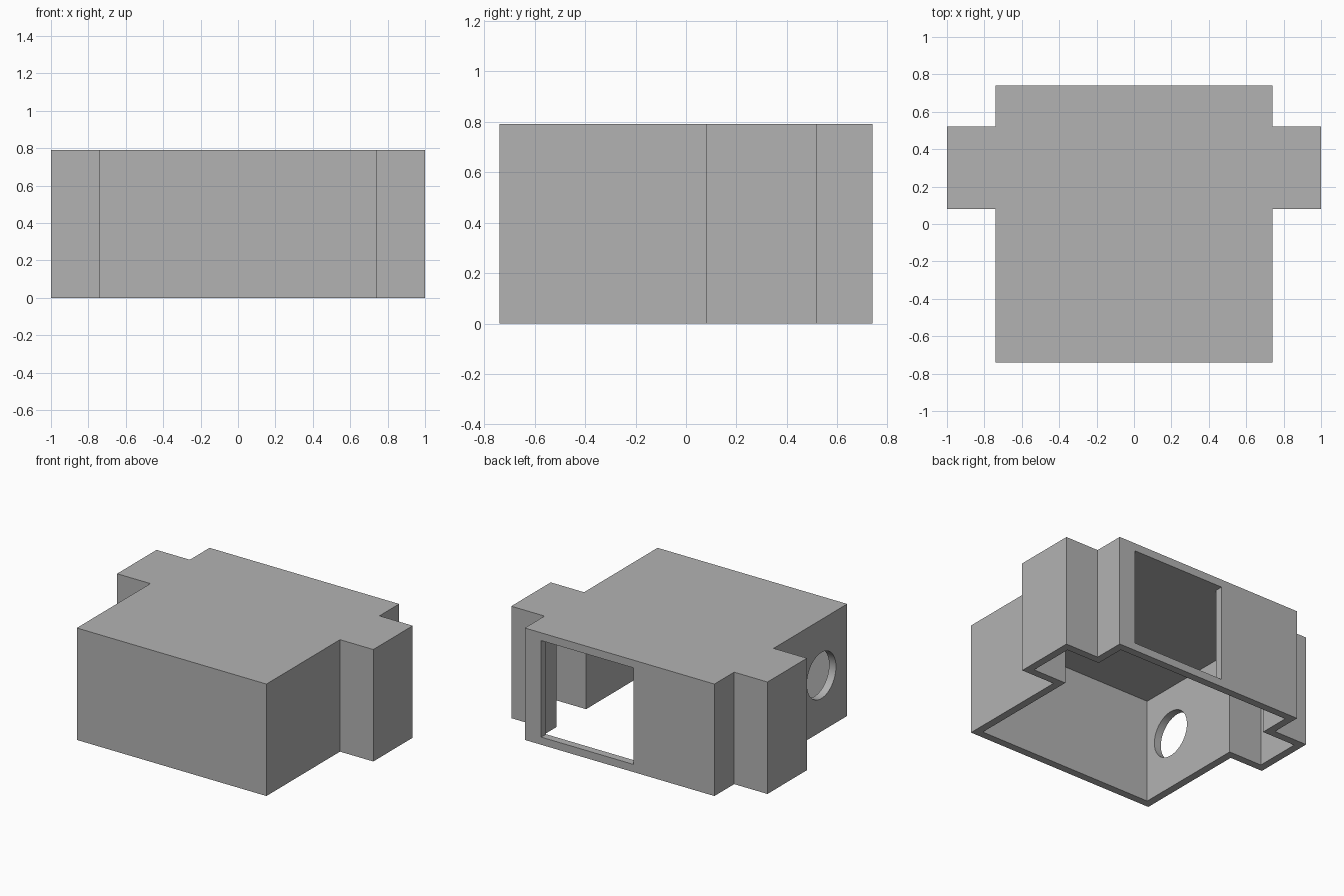
import bpy, bmesh, math
from mathutils import Matrix, Vector

cube = bpy.data.objects.get("Cube")
if cube:
    bpy.data.objects.remove(cube, do_unlink=True)

HEIGHT, WALL = 0.79, 0.054
BODY, WING = 0.74, 1.0            # half widths
WING_FRONT, WING_BACK = 0.08, 0.52

grey = bpy.data.materials.new("plain grey")
grey.use_nodes = True
grey.diffuse_color = (0.45, 0.45, 0.45, 1)
grey.node_tree.nodes["Principled BSDF"].inputs["Base Color"].default_value = grey.diffuse_color


def make_object(name, bm):
    bmesh.ops.recalc_face_normals(bm, faces=bm.faces)
    mesh = bpy.data.meshes.new(name)
    bm.to_mesh(mesh)
    bm.free()
    mesh.materials.append(grey)
    obj = bpy.data.objects.new(name, mesh)
    bpy.context.collection.objects.link(obj)
    return obj


def cut(target, cutter):
    cutter.hide_render = True
    mod = target.modifiers.new(cutter.name, 'BOOLEAN')
    mod.operation = 'DIFFERENCE'
    mod.solver = 'EXACT'
    mod.object = cutter
    apply(target, mod)
    bpy.data.objects.remove(cutter, do_unlink=True)


def apply(obj, mod):
    bpy.context.view_layer.objects.active = obj
    obj.select_set(True)
    bpy.ops.object.modifier_apply(modifier=mod.name)


# Housing: half outline mirrored into a cross-shaped lid, walls pulled down, open below
half = [(BODY, -BODY), (BODY, WING_FRONT), (WING, WING_FRONT),
        (WING, WING_BACK), (BODY, WING_BACK), (BODY, BODY)]
outline = half + [(-x, y) for x, y in reversed(half)]
bm = bmesh.new()
lid = bm.faces.new([bm.verts.new((x, y, HEIGHT)) for x, y in outline])
rim = bmesh.ops.extrude_edge_only(bm, edges=list(lid.edges))
bmesh.ops.translate(bm, vec=(0, 0, -HEIGHT),
                    verts=[g for g in rim["geom"] if isinstance(g, bmesh.types.BMVert)])
bmesh.ops.recalc_face_normals(bm, faces=bm.faces)
if lid.normal.z < 0:
    bmesh.ops.reverse_faces(bm, faces=bm.faces)
mesh = bpy.data.meshes.new("housing")
bm.to_mesh(mesh)
bm.free()
mesh.materials.append(grey)
housing = bpy.data.objects.new("housing", mesh)
bpy.context.collection.objects.link(housing)

shell = housing.modifiers.new("wall thickness", 'SOLIDIFY')
shell.thickness = WALL
shell.offset = -1
shell.use_even_offset = True
apply(housing, shell)

# Rectangular opening in the back wall
low, high = Vector((-0.11, BODY - 0.1, WALL)), Vector((0.612, BODY + 0.1, HEIGHT - WALL - 0.001))
bm = bmesh.new()
bmesh.ops.create_cube(bm, size=1, matrix=Matrix.Translation((low + high) / 2)
                      @ Matrix.Diagonal((*(high - low), 1)))
cut(housing, make_object("back_opening_cutter", bm))

# Round hole in one side wall
bm = bmesh.new()
bmesh.ops.create_cone(bm, cap_ends=True, segments=64, radius1=0.162, radius2=0.162, depth=0.3,
                      matrix=Matrix.Translation((-BODY, -0.453, HEIGHT / 2))
                      @ Matrix.Rotation(math.pi / 2, 4, 'Y'))
cut(housing, make_object("side_hole_cutter", bm))

bpy.ops.object.shade_smooth_by_angle(angle=math.radians(30))
